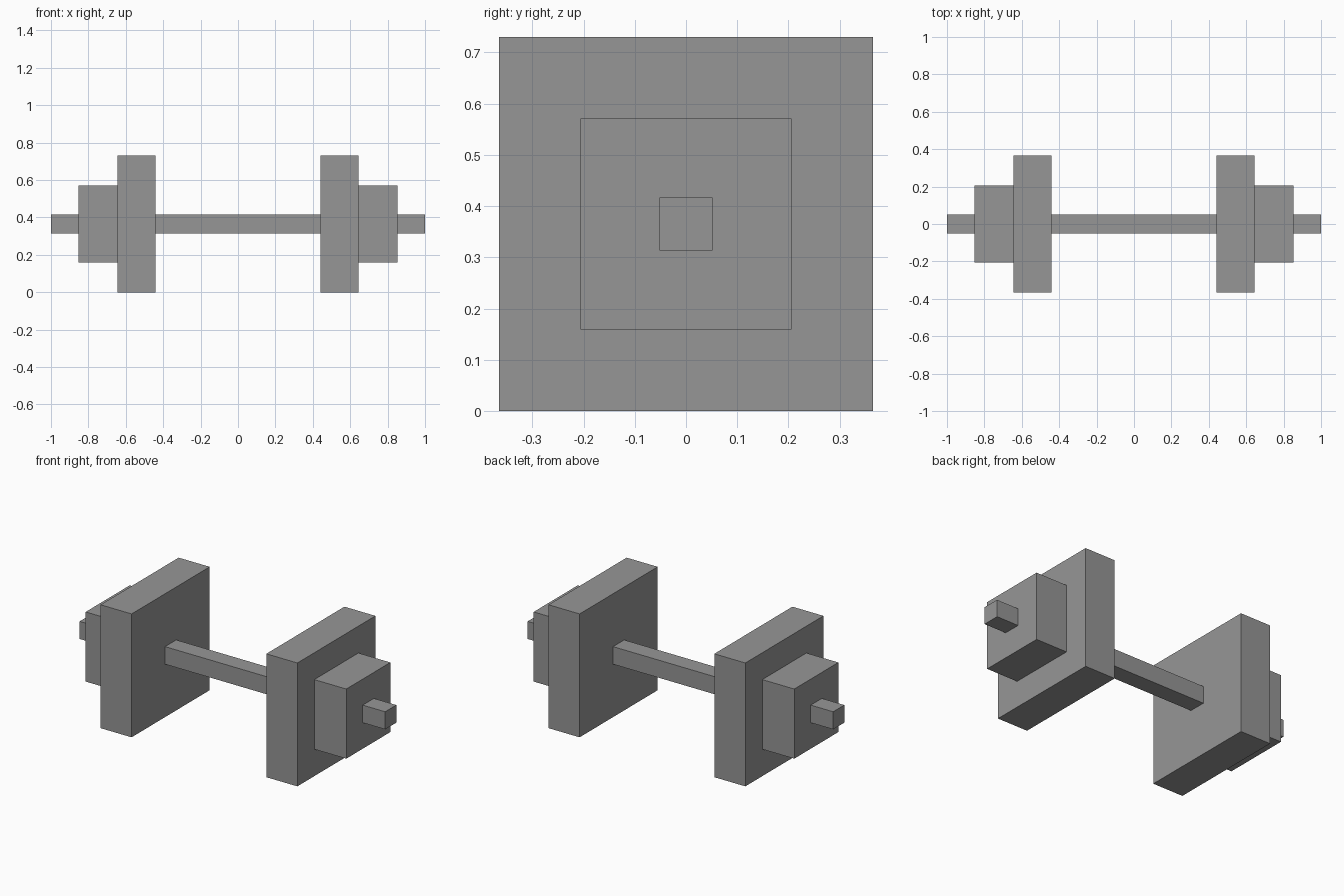
import bpy

# Remove the default cube
cube = bpy.data.objects.get("Cube")
if cube:
    bpy.data.objects.remove(cube, do_unlink=True)

# Single grey metal
GREY = (0.305, 0.305, 0.305, 1.0)
metal = bpy.data.materials.new("grey_metal")
metal.use_nodes = True
metal.diffuse_color = GREY
metal.node_tree.nodes["Principled BSDF"].inputs["Base Color"].default_value = GREY

AXIS_HEIGHT = 0.365


def square_block(name, x_min, x_max, width):
    """Square-section block centred on the bar axis."""
    bpy.ops.mesh.primitive_cube_add(
        size=1, location=((x_min + x_max) / 2, 0, AXIS_HEIGHT))
    block = bpy.context.object
    block.name = name
    block.scale = (x_max - x_min, width, width)
    bpy.ops.object.transform_apply(location=False, rotation=False, scale=True)
    block.data.materials.append(metal)
    return block


# Bar running through all the weights
square_block("bar", -1, 1, 0.104)

# Large inner and small outer weight on each end
for side, sign in (("left", 1), ("right", -1)):
    for part, inner, outer, width in (("inner_weight", 0.441, 0.644, 0.73),
                                      ("outer_weight", 0.644, 0.853, 0.412)):
        x_min, x_max = sorted((sign * inner, sign * outer))
        square_block(f"{side}_{part}", x_min, x_max, width)
